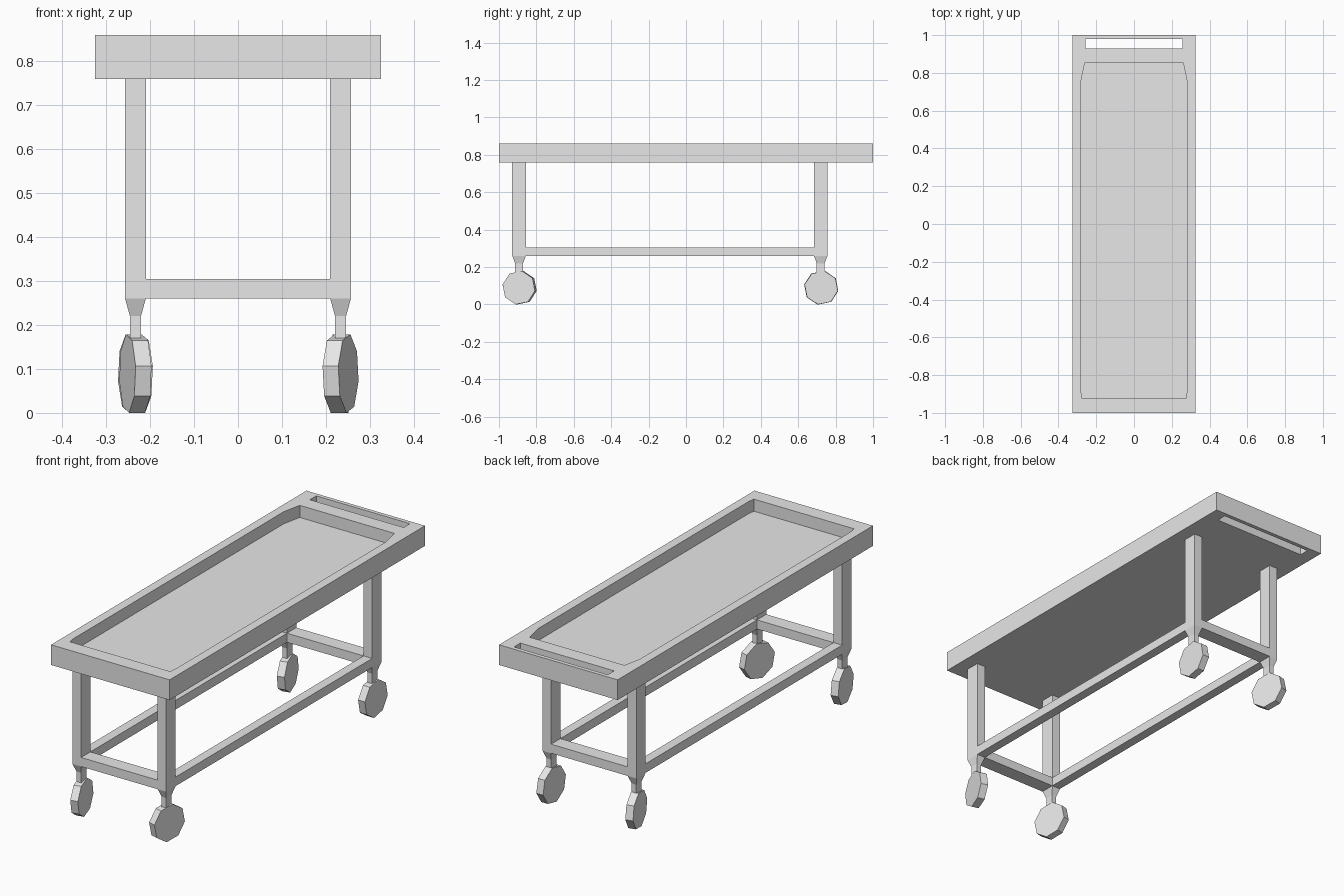
import bpy, bmesh
from math import cos, sin, radians
from mathutils import Matrix, Vector

cube = bpy.data.objects.get("Cube")
if cube:
    bpy.data.objects.remove(cube, do_unlink=True)

# One plain grey finish for the whole trolley
grey = bpy.data.materials.new("plain grey")
grey.use_nodes = True
grey.diffuse_color = (0.8, 0.8, 0.8, 1)
grey.node_tree.nodes["Principled BSDF"].inputs["Base Color"].default_value = (0.8, 0.8, 0.8, 1)


def loft(name, rings):
    """Join matching rings of points into a closed solid."""
    bm = bmesh.new()
    rows = [[bm.verts.new(p) for p in ring] for ring in rings]
    n = len(rows[0])
    for a, b in zip(rows, rows[1:]):
        for i in range(n):
            j = (i + 1) % n
            bm.faces.new((a[i], a[j], b[j], b[i]))
    bm.faces.new(rows[0])
    bm.faces.new(rows[-1])
    bmesh.ops.recalc_face_normals(bm, faces=bm.faces)
    mesh = bpy.data.meshes.new(name)
    bm.to_mesh(mesh)
    bm.free()
    mesh.materials.append(grey)
    obj = bpy.data.objects.new(name, mesh)
    bpy.context.collection.objects.link(obj)
    return obj


def rect(x, y, hx, hy, z):
    return [(x - hx, y - hy, z), (x + hx, y - hy, z), (x + hx, y + hy, z), (x - hx, y + hy, z)]


def block(name, x, y, hx, hy, z0, z1):
    return loft(name, [rect(x, y, hx, hy, z0), rect(x, y, hx, hy, z1)])


# Tray with a tapered recess and a push-handle slot
TOP, UNDER, FLOOR = 0.86, 0.76, 0.80
tray = block("tray", 0, 0, 0.325, 1.0, UNDER, TOP)
half = [(0.275, -0.925), (0.28, -0.89), (0.28, 0.76), (0.26, 0.855)]
outline = half + [(-x, y) for x, y in reversed(half)]
cutters = [
    loft("recess_cutter", [[(x, y, z) for x, y in outline] for z in (FLOOR, TOP + 0.1)]),
    block("slot_cutter", 0, 0.955, 0.257, 0.025, UNDER - 0.1, TOP + 0.1),
]
for cutter in cutters:
    cutter.hide_render = True
    mod = tray.modifiers.new(cutter.name, "BOOLEAN")
    mod.operation = "DIFFERENCE"
    mod.solver = "EXACT"
    mod.object = cutter
bpy.context.view_layer.update()
depsgraph = bpy.context.evaluated_depsgraph_get()
carved = bpy.data.meshes.new_from_object(tray.evaluated_get(depsgraph))
tray.modifiers.clear()
tray.data = carved
for cutter in cutters:
    bpy.data.objects.remove(cutter, do_unlink=True)

# Legs, caster stems and swivelled octagonal wheels
LEG_X, HX, HY = 0.2335, 0.0235, 0.0365
RAIL_LOW, RAIL_TOP = 0.26, 0.305
ENDS = {"front": -0.8925, "back": 0.72}
SWIVEL = {("front", "left"): -15, ("front", "right"): 12,
          ("back", "left"): 0, ("back", "right"): 14}
RADIUS, HALF_WIDTH = 0.091, 0.0185

for (end, side), yaw in SWIVEL.items():
    x = LEG_X if side == "left" else -LEG_X
    y = ENDS[end]
    tag = f"{end}_{side}"
    # Leg narrows into the stem below the rails
    loft(f"{tag}_leg", [rect(x, y, 0.0125, 0.021, 0.165), rect(x, y, 0.0125, 0.021, 0.22),
                        rect(x, y, HX, HY, RAIL_LOW), rect(x, y, HX, HY, UNDER)])
    place = Matrix.Translation((x, y + 0.003, 0.0895)) @ Matrix.Rotation(radians(yaw), 4, "Z")
    angles = [radians(45 * k - 11) for k in range(8)]
    loft(f"{tag}_wheel", [[place @ Vector((w, RADIUS * cos(a), RADIUS * sin(a))) for a in angles]
                          for w in (-HALF_WIDTH, HALF_WIDTH)])

# Lower rails between the legs
for end, y in ENDS.items():
    block(f"{end}_rail", 0, y, LEG_X - HX, HY, RAIL_LOW, RAIL_TOP)
mid = sum(ENDS.values()) / 2
reach = (ENDS["back"] - ENDS["front"]) / 2 - HY
for side, sign in (("left", 1), ("right", -1)):
    block(f"{side}_rail", sign * LEG_X, mid, HX, reach, RAIL_LOW, RAIL_TOP)
